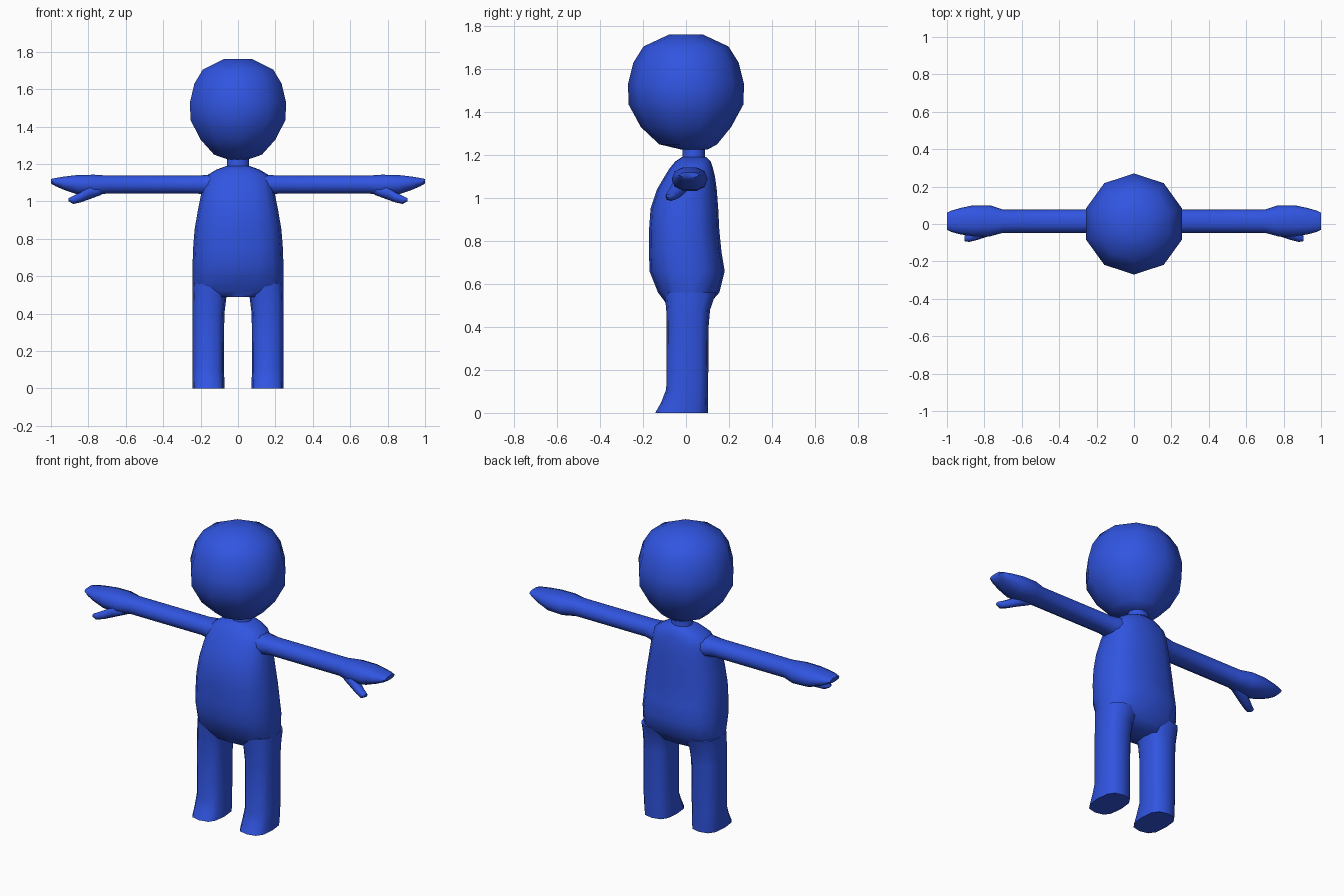
import bpy, bmesh, math

blue = bpy.data.materials.new("blue")
blue.diffuse_color = (0.03, 0.09, 0.75, 1)


def loft(name, rings, sides, axis="z", power=2.0, turn=0.0, mirror=False, angle=60):
    """Skin rings of (position, u min, u max, v min, v max) along an axis."""
    bm = bmesh.new()
    loops = []
    for t, u0, u1, v0, v1 in rings:
        loop = []
        for i in range(sides):
            a = turn + 2 * math.pi * i / sides
            c, s = math.cos(a), math.sin(a)
            e = 2 / power
            u = (u0 + u1) / 2 + (u1 - u0) / 2 * math.copysign(abs(c) ** e, c)
            v = (v0 + v1) / 2 + (v1 - v0) / 2 * math.copysign(abs(s) ** e, s)
            loop.append(bm.verts.new((u, v, t) if axis == "z" else (t, u, v)))
        loops.append(loop)
    for a, b in zip(loops, loops[1:]):
        for i in range(sides):
            j = (i + 1) % sides
            bm.faces.new((a[i], a[j], b[j], b[i]))
    bm.faces.new(loops[0])
    bm.faces.new(loops[-1])
    bmesh.ops.recalc_face_normals(bm, faces=bm.faces)
    mesh = bpy.data.meshes.new(name)
    bm.to_mesh(mesh)
    bm.free()
    mesh.materials.append(blue)
    obj = bpy.data.objects.new(name, mesh)
    bpy.context.collection.objects.link(obj)
    bpy.ops.object.select_all(action="DESELECT")
    bpy.context.view_layer.objects.active = obj
    obj.select_set(True)
    bpy.ops.object.shade_smooth_by_angle(angle=math.radians(angle))
    if mirror:
        obj.modifiers.new("mirror", "MIRROR").use_mirror_merge = False
    return obj


# head: ten-sided ball, underside shifted a little to the back
head = [(1.225, .06, .04), (1.25, .135, .01), (1.33, .21, 0), (1.435, .267, 0),
        (1.53, .27, 0), (1.63, .245, 0), (1.705, .198, 0), (1.76, .08, 0)]
loft("head", [(z, -r, r, y - r, y + r) for z, r, y in head], 10, turn=math.pi / 10, angle=80)

# neck
loft("neck", [(1.14, -.075, .075, -.03, .1), (1.19, -.06, .06, -.018, .09),
              (1.27, -.06, .06, -.018, .09)], 10)

# torso: (height, half width, front y, back y)
torso = [(.49, .17, -.085, .10), (.52, .235, -.10, .12), (.56, .243, -.13, .155),
         (.66, .243, -.17, .18), (.75, .24, -.172, .165), (.85, .232, -.172, .155),
         (.95, .215, -.165, .15), (1.04, .197, -.135, .143), (1.10, .184, -.10, .135),
         (1.14, .165, -.075, .125), (1.17, .115, -.05, .115), (1.19, .06, -.02, .095)]
loft("torso", [(z, -w, w, f, b) for z, w, f, b in torso], 16, power=2.5)

# legs with a small toe at the front
loft("leg", [(0, .073, .243, -.143, .103), (.05, .073, .244, -.115, .103),
             (.11, .076, .244, -.092, .103), (.40, .073, .244, -.09, .105),
             (.48, .063, .244, -.092, .112), (.56, .04, .242, -.10, .14)],
     12, power=2.8, mirror=True)

# arms running out into flat tapering hands
loft("arm", [(.10, -.06, .10, 1.02, 1.15), (.17, -.055, .09, 1.033, 1.143),
             (.22, -.047, .077, 1.04, 1.14), (.70, -.047, .077, 1.04, 1.14),
             (.77, -.066, .10, 1.03, 1.145), (.86, -.066, .10, 1.035, 1.143),
             (.93, -.055, .085, 1.06, 1.134), (.975, -.043, .072, 1.08, 1.126),
             (1.0, -.03, .06, 1.095, 1.12)],
     10, axis="x", power=2.4, mirror=True)

# thumbs pointing forward and down
loft("thumb", [(.73, -.045, .02, 1.035, 1.09), (.79, -.07, .005, 1.013, 1.085),
               (.84, -.086, -.02, .995, 1.05), (.88, -.096, -.045, .986, 1.03),
               (.905, -.092, -.062, 1.0, 1.018)],
     8, axis="x", power=2.2, mirror=True)
